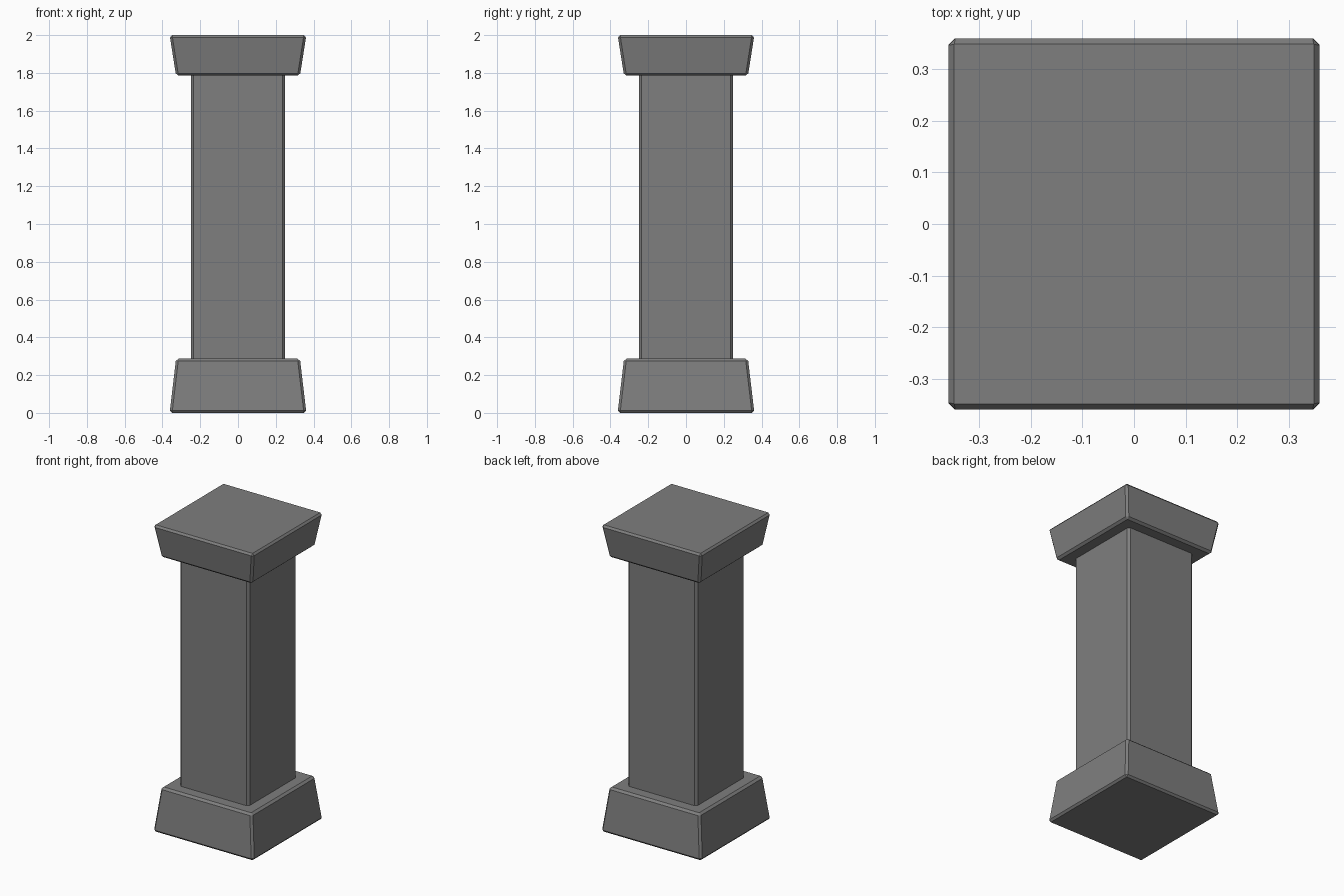
import bpy
import bmesh

if "Cube" in bpy.data.objects:
    bpy.data.objects.remove(bpy.data.objects["Cube"], do_unlink=True)

# Single stone colour
GREY = (0.21, 0.21, 0.21, 1.0)
stone = bpy.data.materials.new("grey_stone")
stone.use_nodes = True
stone.diffuse_color = GREY
stone.node_tree.nodes["Principled BSDF"].inputs["Base Color"].default_value = GREY


def tapered_block(name, bottom, top, z0, z1, bevel):
    """Square block with half-widths bottom and top, chamfered edges."""
    bm = bmesh.new()
    bmesh.ops.create_cube(bm, size=2)
    for v in bm.verts:
        half, z = (top, z1) if v.co.z > 0 else (bottom, z0)
        v.co = (v.co.x * half, v.co.y * half, z)
    mesh = bpy.data.meshes.new(name)
    bm.to_mesh(mesh)
    bm.free()
    mesh.materials.append(stone)
    obj = bpy.data.objects.new(name, mesh)
    bpy.context.collection.objects.link(obj)
    chamfer = obj.modifiers.new("chamfer", 'BEVEL')
    chamfer.width = bevel
    chamfer.segments = 1
    chamfer.limit_method = 'NONE'
    return obj


# Plinth, shaft and flared capital; shaft ends sit inside the blocks
tapered_block("plinth", 0.362, 0.328, 0.0, 0.287, 0.013)
tapered_block("shaft", 0.25, 0.25, 0.24, 1.84, 0.015)
tapered_block("capital", 0.328, 0.362, 1.785, 2.0, 0.013)
